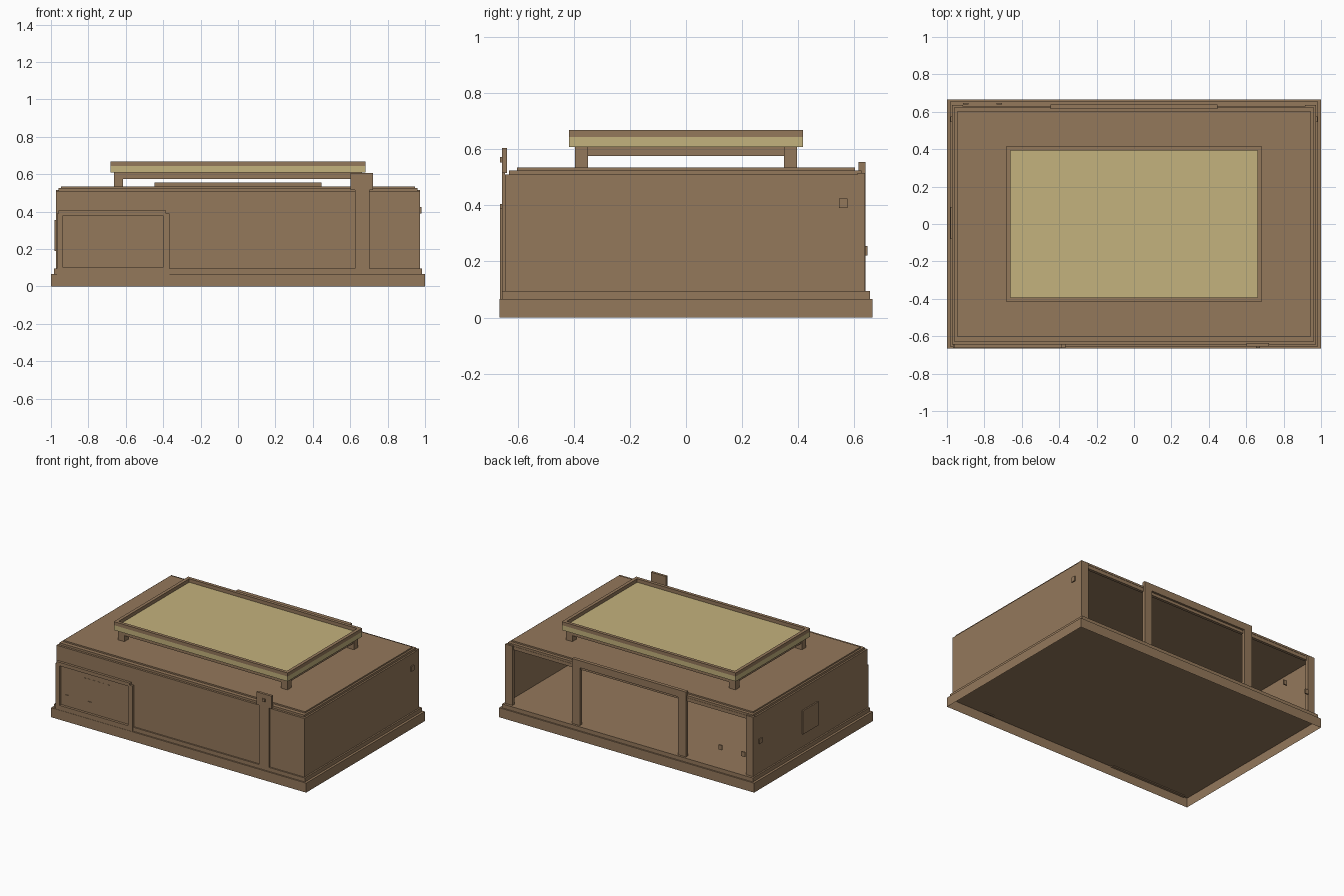
import bpy, bmesh

cube = bpy.data.objects.get("Cube")
if cube:
    bpy.data.objects.remove(cube, do_unlink=True)


def material(name, rgb):
    m = bpy.data.materials.new(name)
    m.use_nodes = True
    m.diffuse_color = (*rgb, 1)
    m.node_tree.nodes["Principled BSDF"].inputs["Base Color"].default_value = (*rgb, 1)
    return m


BROWN = material("warm brown", (0.296, 0.188, 0.105))
OLIVE = material("pale olive", (0.552, 0.445, 0.205))


def box(name, x, y, z, mat=BROWN, open_sides=()):
    """Box from three (low, high) spans; open_sides lists outward axes to leave open."""
    bm = bmesh.new()
    bmesh.ops.create_cube(bm, size=1)
    bm.normal_update()
    gone = [f for f in bm.faces
            if any(f.normal["xyz".index(s[1])] * (1 if s[0] == "+" else -1) > 0.9
                   for s in open_sides)]
    bmesh.ops.delete(bm, geom=gone, context="FACES")
    for v in bm.verts:
        v.co = [lo + (c + 0.5) * (hi - lo) for c, (lo, hi) in zip(v.co, (x, y, z))]
    mesh = bpy.data.meshes.new(name)
    bm.to_mesh(mesh)
    bm.free()
    mesh.materials.append(mat)
    ob = bpy.data.objects.new(name, mesh)
    bpy.context.collection.objects.link(ob)
    return ob


def sym(r):
    return (-r, r)


def ring(name, rx, ry, width, z, mat=BROWN):
    """Rectangular frame of four bars."""
    for side, s in (("left", 1), ("right", -1)):
        box(f"{name}_{side}", sorted((s * rx, s * (rx - width))), sym(ry), z, mat)
    for side, s in (("back", 1), ("front", -1)):
        box(f"{name}_{side}", sym(rx - width), sorted((s * ry, s * (ry - width))), z, mat)


# Hollow stepped base
box("plinth", sym(1), sym(0.665), (0, 0.067), open_sides=["-z"])
box("base_step", sym(0.983), sym(0.655), (0.067, 0.095), open_sides=["-z"])

# Shell open at the back, with stepped roof
box("body_shell", sym(0.972), (-0.645, 0.627), (0.095, 0.51), open_sides=["-z", "+y"])
box("roof_lower", sym(0.96), (-0.63, 0.625), (0.51, 0.525))
box("roof_upper", sym(0.947), sym(0.602), (0.525, 0.535))

# Back posts and headers
for side, s in (("left", 1), ("right", -1)):
    box(f"back_corner_post_{side}", sorted((s * 0.972, s * 0.915)), (0.612, 0.637), (0.095, 0.515))
    box(f"back_middle_post_{side}", sorted((s * 0.447, s * 0.385)), (0.615, 0.64), (0.095, 0.555))
box("back_header", sym(0.915), (0.605, 0.625), (0.485, 0.51))
box("back_middle_header", sym(0.385), (0.615, 0.64), (0.505, 0.555))
for i, x in enumerate((-0.9, -0.72)):
    box(f"back_handle_{i}", (x - 0.014, x + 0.014), (0.638, 0.647), (0.222, 0.255))

# Front door frame, with recessed panel and fittings
FRAME_Y = (-0.663, -0.645)
box("door_top_rail", (-0.96, -0.385), FRAME_Y, (0.38, 0.405))
box("door_bottom_rail", (-0.935, -0.4), FRAME_Y, (0.06, 0.1))
box("door_stile_outer", (-0.968, -0.935), FRAME_Y, (0.06, 0.39))
box("door_stile_inner", (-0.4, -0.365), FRAME_Y, (0.06, 0.39))
for i, x in enumerate((-0.89, -0.71)):
    box(f"door_handle_{i}", (x - 0.014, x + 0.014), (-0.649, -0.645), (0.15, 0.18))
for i in range(6):
    x = -0.76 + i * 0.037
    box(f"door_slot_{i}", (x, x + 0.018), (-0.647, -0.645), (0.335, 0.339))

# Front post with wide head and knob
box("front_post", (0.625, 0.702), (-0.655, -0.645), (0.06, 0.525))
box("front_post_head", (0.602, 0.722), (-0.655, -0.637), (0.515, 0.605))
box("front_post_knob", (0.652, 0.674), (-0.663, -0.655), (0.553, 0.573))

# Side plates
box("right_side_plate", (-0.982, -0.972), (-0.08, 0.09), (0.188, 0.355))
box("right_side_switch", (-0.98, -0.972), (0.545, 0.575), (0.305, 0.338))
box("left_side_switch", (0.972, 0.98), (0.545, 0.575), (0.39, 0.425))

# Raised tray on the roof: legs, rails, slab and rim
for i, sx in enumerate((-1, 1)):
    for j, sy in enumerate((-1, 1)):
        box(f"tray_leg_{i}{j}", sorted((sx * 0.664, sx * 0.615)),
            sorted((sy * 0.395, sy * 0.35)), (0.535, 0.61))
ring("tray_rail", 0.655, 0.39, 0.035, (0.575, 0.61))
box("tray_slab", sym(0.682), sym(0.417), (0.608, 0.643), OLIVE)
ring("tray_rim", 0.682, 0.417, 0.023, (0.643, 0.668))
